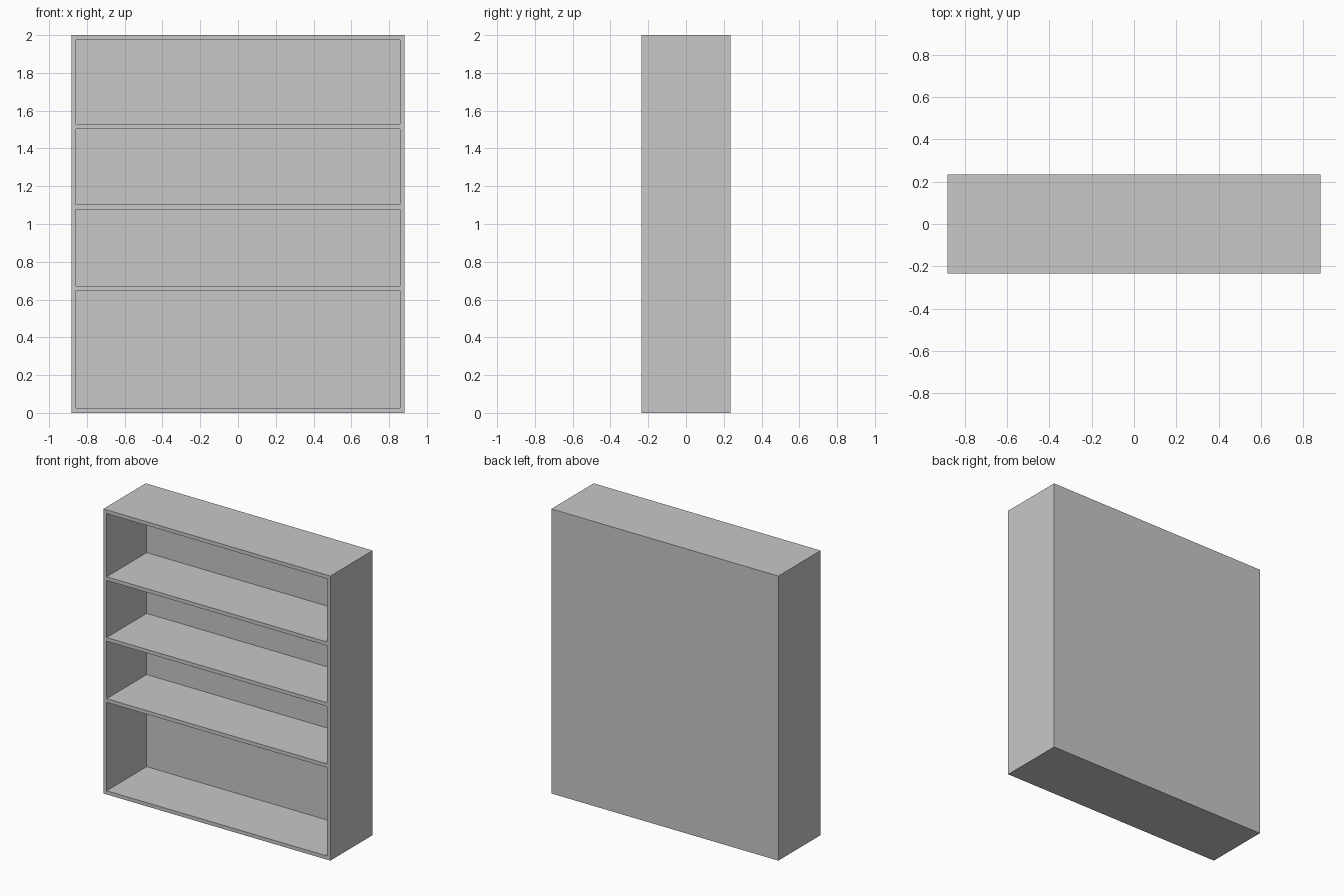
import bpy

if "Cube" in bpy.data.objects:
    bpy.data.objects.remove(bpy.data.objects["Cube"], do_unlink=True)

WIDTH, DEPTH, HEIGHT, BOARD = 1.765, 0.47, 2.0, 0.026

grey = bpy.data.materials.new("plain grey")
grey.use_nodes = True
colour = (0.58, 0.58, 0.58, 1)
grey.diffuse_color = colour
grey.node_tree.nodes["Principled BSDF"].inputs["Base Color"].default_value = colour


def board(name, size, centre):
    """Flat-faced box of the given size."""
    bpy.ops.mesh.primitive_cube_add(size=1, location=centre)
    obj = bpy.context.object
    obj.name = name
    obj.scale = size
    bpy.ops.object.transform_apply(location=False, rotation=False, scale=True)
    obj.data.materials.append(grey)
    return obj


inner_width = WIDTH - 2 * BOARD
inner_depth = DEPTH - BOARD

# Upright sides
for name, side in (("left_side", 1), ("right_side", -1)):
    board(name, (BOARD, DEPTH, HEIGHT),
          (side * (WIDTH - BOARD) / 2, 0, HEIGHT / 2))

# Top and bottom boards
for name, z in (("bottom_board", BOARD / 2), ("top_board", HEIGHT - BOARD / 2)):
    board(name, (inner_width, DEPTH, BOARD), (0, 0, z))

# Back panel, set between the outer boards
board("back_panel", (inner_width, BOARD, HEIGHT - 2 * BOARD),
      (0, (DEPTH - BOARD) / 2, HEIGHT / 2))

# Shelves, running from the front edge to the back panel
for name, z in (("lower_shelf", 0.66), ("middle_shelf", 1.09), ("upper_shelf", 1.517)):
    board(name, (inner_width, inner_depth, BOARD), (0, -BOARD / 2, z))
